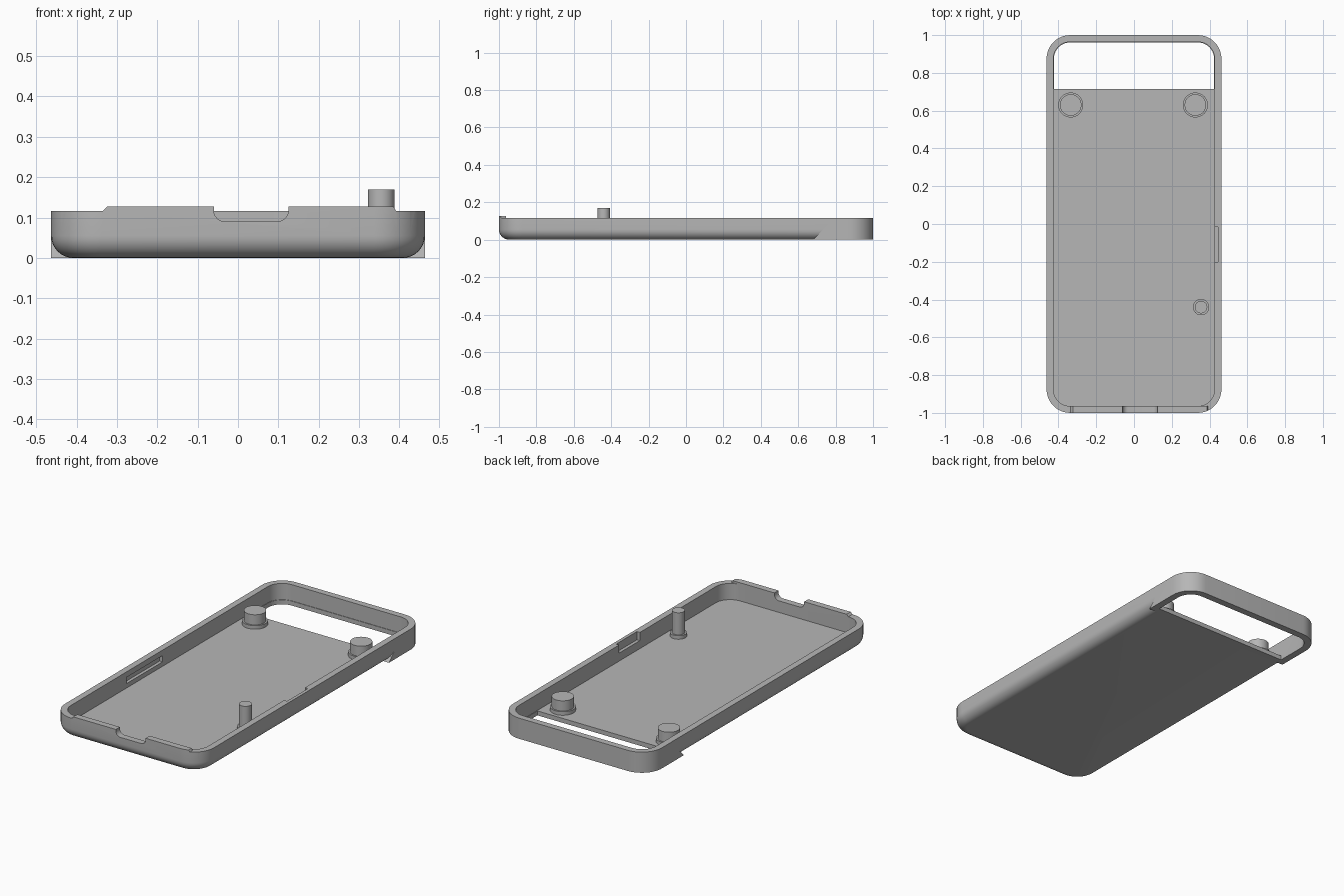
import bpy, bmesh, math
from mathutils import Vector

cube = bpy.data.objects.get("Cube")
if cube:
    bpy.data.objects.remove(cube, do_unlink=True)

HALF_X, HALF_Y, RADIUS = 0.463, 1.0, 0.125
TOP, LIP, FLOOR, WALL, ROUND = 0.116, 0.127, 0.025, 0.036, 0.055

grey = bpy.data.materials.new("plain grey")
grey.use_nodes = True
grey.diffuse_color = (0.47, 0.47, 0.47, 1)
grey.node_tree.nodes["Principled BSDF"].inputs["Base Color"].default_value = grey.diffuse_color


def outline(inset, steps=10):
    """Rounded rectangle, shrunk by inset."""
    r = RADIUS - inset
    pts = []
    for k, (sx, sy) in enumerate([(1, 1), (-1, 1), (-1, -1), (1, -1)]):
        cx, cy = sx * (HALF_X - RADIUS), sy * (HALF_Y - RADIUS)
        for i in range(steps + 1):
            a = math.pi / 2 * (k + i / steps)
            pts.append((cx + r * math.cos(a), cy + r * math.sin(a)))
    return pts


def loft(name, rings, plane=None):
    """Closed skin through equal rings; plane = (point, normal) keeps the side behind it."""
    bm = bmesh.new()
    loops = [[bm.verts.new(p) for p in ring] for ring in rings]
    for a, b in zip(loops, loops[1:]):
        for i in range(len(a)):
            j = (i + 1) % len(a)
            bm.faces.new((a[i], a[j], b[j], b[i]))
    bm.faces.new(loops[0][::-1])
    bm.faces.new(loops[-1])
    if plane:
        bmesh.ops.bisect_plane(bm, geom=bm.verts[:] + bm.edges[:] + bm.faces[:],
                               plane_co=plane[0], plane_no=plane[1], clear_outer=True)
        bmesh.ops.holes_fill(bm, edges=[e for e in bm.edges if e.is_boundary])
    bmesh.ops.recalc_face_normals(bm, faces=bm.faces[:])
    mesh = bpy.data.meshes.new(name)
    bm.to_mesh(mesh)
    bm.free()
    mesh.materials.append(grey)
    obj = bpy.data.objects.new(name, mesh)
    bpy.context.collection.objects.link(obj)
    return obj


def slab(name, levels, plane=None):
    return loft(name, [[(x, y, z) for x, y in outline(i)] for i, z in levels], plane)


def front_profile(name, pts, y0, y1):
    return loft(name, [[(x, y, z) for x, z in pts] for y in (y0, y1)])


def box(name, x0, x1, y0, y1, z0, z1):
    return front_profile(name, [(x0, z0), (x1, z0), (x1, z1), (x0, z1)], y0, y1)


def post(name, x, y, rings):
    """Round stepped post from (radius, height) pairs."""
    n = 40
    return loft(name, [[(x + r * math.cos(math.tau * i / n), y + r * math.sin(math.tau * i / n), z)
                        for i in range(n)] for r, z in rings])


def smooth(obj):
    bpy.ops.object.select_all(action='DESELECT')
    obj.select_set(True)
    bpy.context.view_layer.objects.active = obj
    bpy.ops.object.shade_smooth_by_angle(angle=math.radians(30))


# Tray with a rounded underside, and square-edged rear frame meeting on a slanted plane
seam, slant = Vector((0, 0.68, 0)), Vector((0, 1, -1)).normalized()
levels = []
for i in range(9):
    a = math.pi / 2 * i / 8
    levels.append((ROUND * (1 - math.sin(a)), ROUND * (1 - math.cos(a))))
tray = slab("case_tray", levels + [(0, LIP)], (seam, slant))
frame = slab("rear_frame", [(0, 0), (0, LIP)], (seam, -slant))

# Cutters: interior, rear window, rim level, lip ends, port notch and side pockets
cx, half, depth, r = 0.0325, 0.0925, 0.09, 0.028
arc = [(math.sin(math.pi / 2 * i / 6), math.cos(math.pi / 2 * i / 6)) for i in range(7)]
notch = [(cx + half - r + r * s, depth + r - r * c) for s, c in arc]
notch += [(cx + half, 0.2), (cx - half, 0.2)]
notch += [(cx - half + r - r * s, depth + r - r * c) for s, c in reversed(arc)]
cutters = [
    slab("interior", [(WALL, FLOOR), (WALL, 0.3)]),
    slab("window", [(WALL + 0.003, -0.1), (WALL + 0.003, 0.08)],
         (Vector((0, 0.715, 0)), Vector((0, -1, 0)))),
    box("rim_level", -0.6, 0.6, -0.963, 1.2, TOP, 0.3),
    front_profile("lip_end_right", [(-0.6, TOP), (-0.335, TOP), (-0.323, LIP + 0.001),
                                    (-0.323, 0.2), (-0.6, 0.2)], -1.1, -0.95),
    front_profile("lip_end_left", [(0.6, TOP), (0.392, TOP), (0.385, LIP + 0.001),
                                   (0.385, 0.2), (0.6, 0.2)], -1.1, -0.95),
    front_profile("port_notch", notch, -1.1, -0.9),
    box("button_pocket", 0.40, 0.445, -0.2, -0.015, 0.07, 0.2),
    box("side_slot", -0.445, -0.40, -0.38, -0.06, 0.05, 0.085),
]
for cutter in cutters:
    cutter.hide_render = True
for body, tools in ((tray, cutters), (frame, cutters[:3])):
    bpy.context.view_layer.objects.active = body
    for cutter in tools:
        mod = body.modifiers.new(cutter.name, 'BOOLEAN')
        mod.operation, mod.solver, mod.object = 'DIFFERENCE', 'EXACT', cutter
        bpy.ops.object.modifier_apply(modifier=mod.name)
    smooth(body)
for cutter in cutters:
    bpy.data.objects.remove(cutter, do_unlink=True)

# Mounting posts and the tall pin, each standing on a collar
base = FLOOR - 0.005
for name, x, y, wide, thin, top in (("right_post", -0.335, 0.63, 0.066, 0.057, 0.102),
                                    ("left_post", 0.325, 0.63, 0.066, 0.057, 0.102),
                                    ("locating_pin", 0.355, -0.44, 0.043, 0.033, 0.169)):
    smooth(post(name, x, y, [(wide, base), (wide, 0.045), (thin, 0.045), (thin, top)]))
